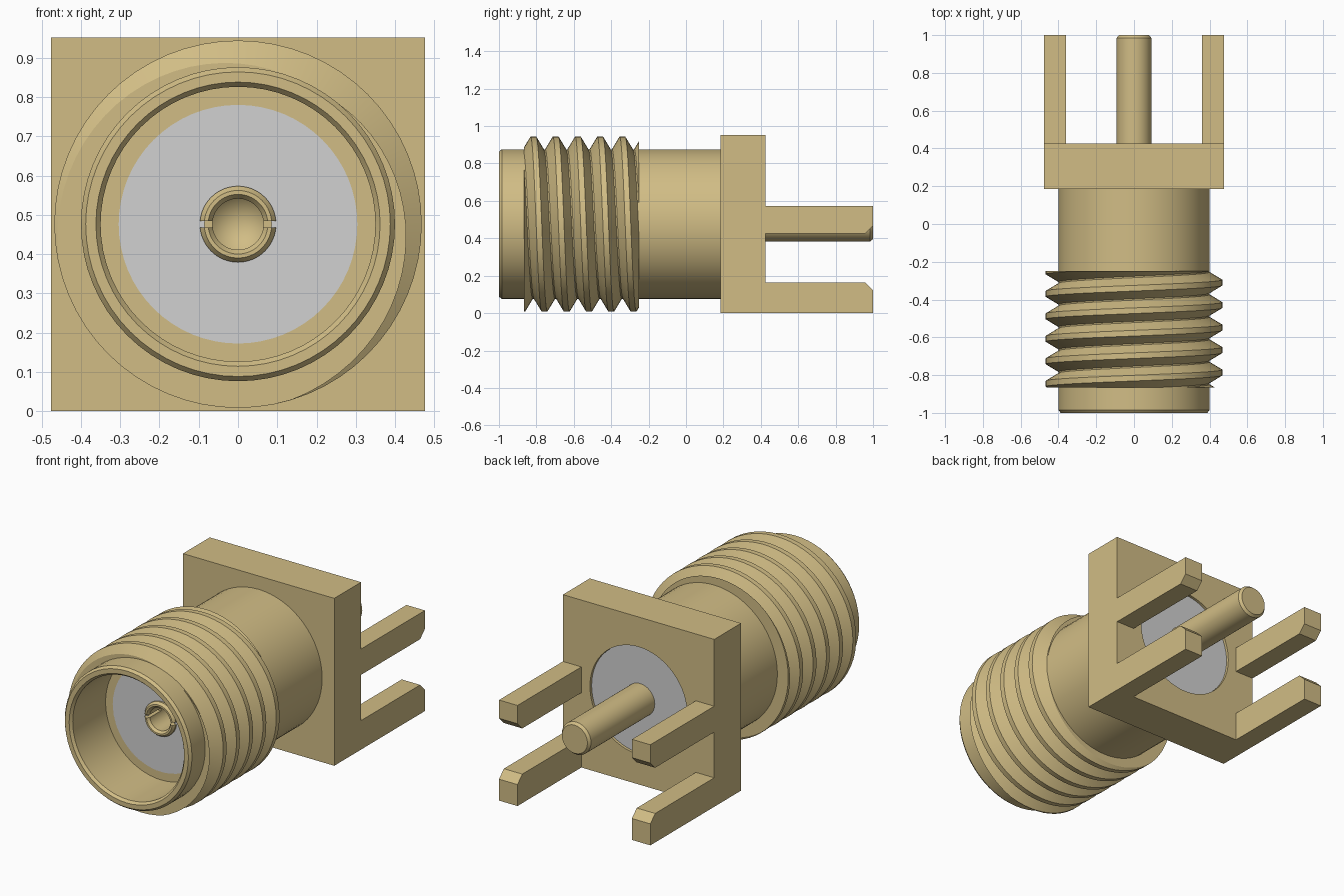
import bpy, bmesh, math

cube = bpy.data.objects.get("Cube")
if cube:
    bpy.data.objects.remove(cube, do_unlink=True)

H = 0.476          # half width of the flange and height of the axis
SEG = 64


def material(name, rgb):
    m = bpy.data.materials.new(name)
    m.use_nodes = True
    col = (*rgb, 1.0)
    m.diffuse_color = col
    m.node_tree.nodes["Principled BSDF"].inputs["Base Color"].default_value = col
    return m


GOLD = material("gold", (0.638, 0.507, 0.235))
GREY = material("light grey", (0.638, 0.638, 0.638))


def finish(bm, name, mat, smooth=True):
    bmesh.ops.remove_doubles(bm, verts=bm.verts, dist=1e-5)
    bmesh.ops.recalc_face_normals(bm, faces=bm.faces)
    me = bpy.data.meshes.new(name)
    bm.to_mesh(me)
    bm.free()
    me.materials.append(mat)
    ob = bpy.data.objects.new(name, me)
    bpy.context.collection.objects.link(ob)
    bpy.ops.object.select_all(action='DESELECT')
    ob.select_set(True)
    bpy.context.view_layer.objects.active = ob
    if smooth:
        bpy.ops.object.shade_smooth_by_angle(angle=math.radians(30))
    return ob


def skin(bm, rings, wrap):
    """Join successive closed rings of vertices with quads."""
    n = len(rings[0])
    for i in range(len(rings) if wrap else len(rings) - 1):
        a, b = rings[i], rings[(i + 1) % len(rings)]
        for j in range(n):
            k = (j + 1) % n
            bm.faces.new((a[j], a[k], b[k], b[j]))


def lathe(name, profile, mat, closed=True):
    """Revolve (radius, y) points about the axis; a radius of None gives a square."""
    bm = bmesh.new()
    rings = []
    for r, y in profile:
        ring = []
        for i in range(SEG):
            a = 2 * math.pi * i / SEG
            s, c = math.sin(a), math.cos(a)
            q = H / max(abs(s), abs(c)) if r is None else r
            ring.append(bm.verts.new((q * s, y, H + q * c)))
        rings.append(ring)
    skin(bm, rings, closed)
    return finish(bm, name, mat)


# Barrel with a stepped bore
lathe("barrel", [(0.304, 0.20), (0.40, 0.20), (0.40, -0.985), (0.388, -1.0),
                 (0.362, -1.0), (0.35, -0.985), (0.35, -0.69), (0.304, -0.69)], GOLD)

# Square flange with a round opening
lathe("flange", [(0.306, 0.185), (None, 0.185), (None, 0.426), (0.306, 0.426)], GOLD)

# Insulator sleeve around the centre pin
lathe("insulator", [(0.085, -0.69), (0.305, -0.69), (0.305, 0.412), (0.085, 0.412)], GREY)

# Centre contact: socket at the front, solid pin at the back
contact = lathe("centre_contact", [
    (0, -0.45), (0.065, -0.51), (0.065, -0.70), (0.076, -0.715), (0.086, -0.715),
    (0.097, -0.70), (0.097, 0.0), (0.092, 0.0), (0.092, 0.985), (0.08, 1.0), (0, 1.0)],
    GOLD, closed=False)

# Slot across the socket mouth
bm = bmesh.new()
bmesh.ops.create_cube(bm, size=1)
bmesh.ops.scale(bm, vec=(0.3, 0.2, 0.016), verts=bm.verts)
bmesh.ops.translate(bm, vec=(0, -0.70, H), verts=bm.verts)
cutter = finish(bm, "slot_cutter", GOLD, smooth=False)
cutter.hide_render = True
mod = contact.modifiers.new("slot", 'BOOLEAN')
mod.operation = 'DIFFERENCE'
mod.object = cutter
bpy.context.view_layer.objects.active = contact
bpy.ops.object.modifier_apply(modifier=mod.name)
bpy.data.objects.remove(cutter, do_unlink=True)

# Helical thread, trimmed flat at both ends
Y0, Y1, PITCH = -0.866, -0.25, 0.119
ROOT, CREST, FLAT, HALF = 0.398, 0.468, 0.015, 0.057


def ridge(d):
    t = (HALF - abs(d)) / (HALF - FLAT)
    return ROOT + (CREST - ROOT) * min(1, max(0, t))


bm = bmesh.new()
rings = []
first = math.floor((Y0 - HALF + 0.34) / PITCH * SEG)
last = math.ceil((Y1 + HALF + 0.34) / PITCH * SEG)
for i in range(first, last + 1):
    a = 2 * math.pi * i / SEG
    mid = -0.34 + PITCH * i / SEG
    section = []
    for d in (-HALF, -FLAT, FLAT, HALF):
        y = min(Y1, max(Y0, mid + d))
        section.append((ridge(y - mid), y))
    section = [(0.38, section[0][1])] + section + [(0.38, section[-1][1])]
    rings.append([bm.verts.new((r * math.sin(a), y, H + r * math.cos(a)))
                  for r, y in section])
skin(bm, rings, wrap=False)
finish(bm, "thread", GOLD)

# Four legs, each chamfered on the edge facing the board slot
LEGS = {"lower": (0.0, 0.165), "upper": (0.572, 0.425)}   # outer z, slot-side z
for level, (za, zb) in LEGS.items():
    ch = math.copysign(0.043, za - zb)
    outline = [(0.42, za), (1.0, za), (1.0, zb + ch), (0.957, zb), (0.42, zb)]
    for side, sx in (("left", 1), ("right", -1)):
        bm = bmesh.new()
        ends = [[bm.verts.new((sx * x, y, z)) for y, z in outline] for x in (0.36, H)]
        skin(bm, ends, wrap=False)
        for e in ends:
            bm.faces.new(e)
        finish(bm, f"{level}_{side}_leg", GOLD, smooth=False)
